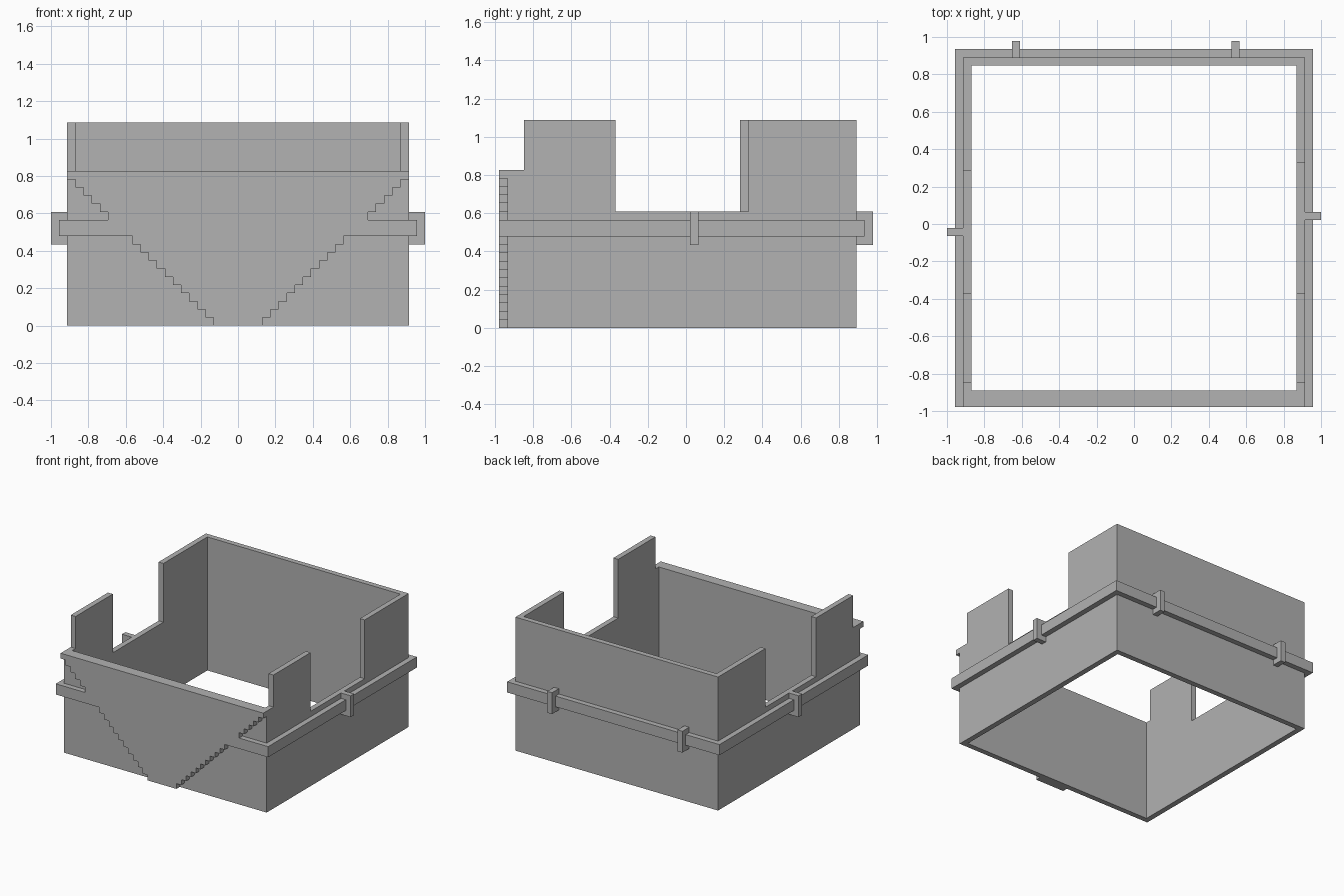
import bpy, bmesh, math
from mathutils import Vector

cube = bpy.data.objects.get("Cube")
if cube:
    bpy.data.objects.remove(cube, do_unlink=True)

U = 1 / 23  # one block

stone = bpy.data.materials.new("grey stone")
stone.use_nodes = True
GREY = (0.445, 0.445, 0.445, 1)
stone.diffuse_color = GREY
stone.node_tree.nodes["Principled BSDF"].inputs["Base Color"].default_value = GREY


def prism(name, profile, direction):
    """Extrude a closed profile, given in blocks, along a direction."""
    bm = bmesh.new()
    face = bm.faces.new([bm.verts.new(Vector(p) * U) for p in profile])
    ext = bmesh.ops.extrude_face_region(bm, geom=[face], use_keep_orig=True)
    moved = [g for g in ext["geom"] if isinstance(g, bmesh.types.BMVert)]
    bmesh.ops.translate(bm, verts=moved, vec=Vector(direction) * U)
    bmesh.ops.recalc_face_normals(bm, faces=bm.faces[:])
    mesh = bpy.data.meshes.new(name)
    bm.to_mesh(mesh)
    bm.free()
    mesh.materials.append(stone)
    ob = bpy.data.objects.new(name, mesh)
    bpy.context.collection.objects.link(ob)
    return ob


def box(name, x0, x1, y0, y1, z0, z1):
    base = [(x0, y0, z0), (x1, y0, z0), (x1, y1, z0), (x0, y1, z0)]
    return prism(name, base, (0, 0, z1 - z0))


def combine(target, tool, operation):
    """Apply a boolean with the tool, then discard the tool."""
    mod = target.modifiers.new("combine", "BOOLEAN")
    mod.operation, mod.solver, mod.object = operation, "EXACT", tool
    tool.hide_render = True
    graph = bpy.context.evaluated_depsgraph_get()
    mesh = bpy.data.meshes.new_from_object(target.evaluated_get(graph))
    target.modifiers.clear()
    target.data = mesh
    bpy.data.objects.remove(tool, do_unlink=True)


# Four walls, open at top and bottom
walls = box("walls", -21, 21, -21.5, 20.5, 0, 25)
combine(walls, box("hollow", -20, 20, -20.5, 19.5, -1, 26), "DIFFERENCE")

# Lower front wall and a gap in each side wall
combine(walls, box("front_cut", -22, 22, -23, -19.5, 19, 26), "DIFFERENCE")
combine(walls, box("left_gap", 19, 22, -8.5, 7.5, 14, 26), "DIFFERENCE")
combine(walls, box("right_gap", -22, -19, -8.5, 6.5, 14, 26), "DIFFERENCE")

# Ledge running around all walls
ledge = box("ledge", -22, 22, -22.5, 21.5, 11, 13)
combine(ledge, box("ledge_hollow", -20.5, 20.5, -21, 20, 10, 14), "DIFFERENCE")
combine(walls, ledge, "UNION")

# Stepped front panel: right half of the outline, then its mirror
edge = []
for z in range(19):
    half = 3 + z if z < 11 else (13 if z < 13 else z + 3)
    edge += [(half, z), (half, z + 1)]
outline = [(x, -22.5, z) for x, z in edge]
outline += [(-x, -22.5, z) for x, z in reversed(edge)]
outline = [p for i, p in enumerate(outline) if p != outline[i - 1]]
combine(walls, prism("front_panel", outline, (0, 1.5, 0)), "UNION")

# Merge coplanar faces
bm = bmesh.new()
bm.from_mesh(walls.data)
bmesh.ops.remove_doubles(bm, verts=bm.verts[:], dist=0.0005)
bmesh.ops.dissolve_limit(bm, angle_limit=math.radians(1),
                         verts=bm.verts[:], edges=bm.edges[:])
bm.to_mesh(walls.data)
bm.free()
walls.name = "walls_with_ledge"

# Brackets clasping the ledge
box("back_right_bracket", -15, -14, 20.5, 22.5, 10, 14)
box("back_left_bracket", 12, 13, 20.5, 22.5, 10, 14)
box("left_bracket", 21, 23, 0.5, 1.5, 10, 14)
box("right_bracket", -23, -21, -1.5, -0.5, 10, 14)
